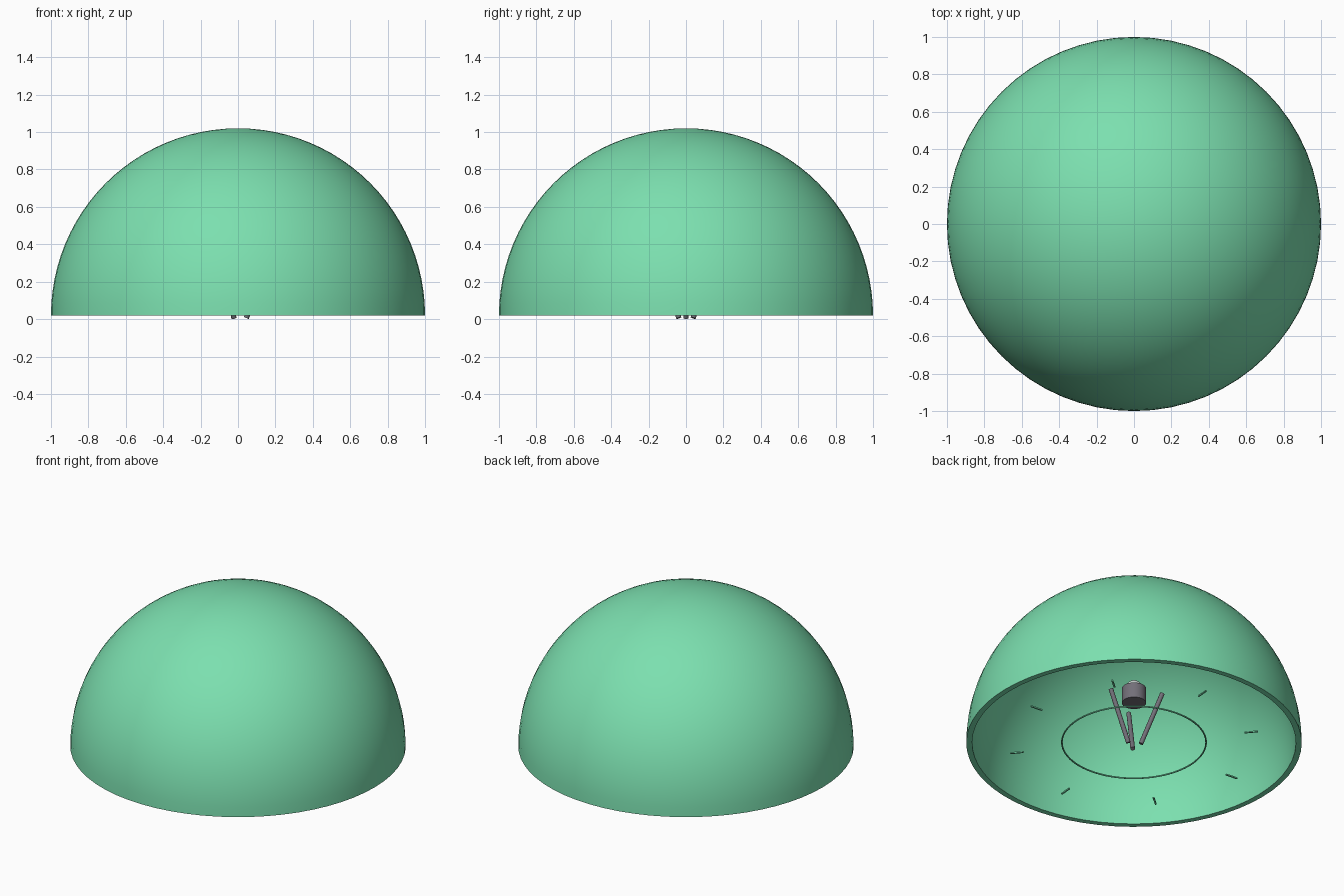
import bpy
import bmesh
from math import sin, cos, pi, radians
from mathutils import Vector

cube = bpy.data.objects.get("Cube")
if cube:
    bpy.data.objects.remove(cube)

BASE = 0.02   # height of the dome's rim


def material(name, rgb):
    m = bpy.data.materials.new(name)
    m.use_nodes = True
    m.diffuse_color = (*rgb, 1)
    m.node_tree.nodes["Principled BSDF"].inputs["Base Color"].default_value = (*rgb, 1)
    return m


green = material("mint green", (0.2, 0.74, 0.43))
grey = material("dark grey", (0.17, 0.16, 0.19))
pale = material("pale lens", (0.6, 0.68, 0.66))


def finish(obj, name, mat, smooth=True):
    obj.name = name
    obj.data.materials.append(mat)
    if smooth:
        bpy.ops.object.select_all(action="DESELECT")
        obj.select_set(True)
        bpy.context.view_layer.objects.active = obj
        bpy.ops.object.shade_smooth_by_angle(angle=radians(35))
    return obj


def rod(name, a, b, radius, mat, sides=16):
    a, b = Vector(a), Vector(b)
    bpy.ops.mesh.primitive_cylinder_add(vertices=sides, radius=radius,
                                        depth=(b - a).length, location=(a + b) / 2)
    obj = bpy.context.object
    obj.rotation_euler = (b - a).to_track_quat("Z", "Y").to_euler()
    return finish(obj, name, mat)


def dome(name, outer, inner, segments=64, rings=24):
    """Hollow half sphere, lathed from outer arc, inner arc and flat rim."""
    bm = bmesh.new()
    arc = [pi / 2 * i / rings for i in range(rings + 1)]
    path = [(inner, t) for t in reversed(arc)] + [(outer, t) for t in arc]
    verts = [bm.verts.new((r * cos(t), 0, r * sin(t))) for r, t in path]
    edges = [bm.edges.new(pair) for pair in zip(verts, verts[1:])]
    bmesh.ops.spin(bm, geom=verts + edges, cent=(0, 0, 0), axis=(0, 0, 1),
                   angle=2 * pi, steps=segments, use_merge=True)
    bmesh.ops.remove_doubles(bm, verts=bm.verts, dist=0.0005)
    bmesh.ops.recalc_face_normals(bm, faces=bm.faces)
    mesh = bpy.data.meshes.new(name)
    bm.to_mesh(mesh)
    bm.free()
    obj = bpy.data.objects.new(name, mesh)
    bpy.context.collection.objects.link(obj)
    obj.location.z = BASE
    return finish(obj, name, green)


# Hollow shell
dome("dome_shell", 1.0, 0.965)

# Thin ring and radial marks in the plane of the rim
bpy.ops.mesh.primitive_torus_add(major_radius=0.43, minor_radius=0.005,
                                 major_segments=64, minor_segments=8,
                                 location=(0, 0, BASE + 0.005))
finish(bpy.context.object, "floor_ring", green)

for i in range(8):
    a = radians(40 + 45 * i)
    bpy.ops.mesh.primitive_cube_add(size=1, location=(0.71 * cos(a), 0.71 * sin(a), BASE + 0.005))
    mark = bpy.context.object
    mark.scale = (0.08, 0.01, 0.008)
    mark.rotation_euler.z = a
    finish(mark, f"floor_mark_{i + 1}", green, smooth=False)

# Three legs spreading upward
for i in range(3):
    a = 2 * pi * i / 3
    rod(f"leg_{i + 1}", (0.044 * cos(a), 0.044 * sin(a), 0.006),
        (0.18 * cos(a), 0.18 * sin(a), 0.325), 0.014, grey)

# Projector body and lens
rod("projector_body", (0, 0, 0.295), (0, 0, 0.395), 0.072, grey, 32)
bpy.ops.mesh.primitive_uv_sphere_add(segments=24, ring_count=12, radius=0.05,
                                     location=(0, 0, 0.395))
finish(bpy.context.object, "projector_lens", pale)
